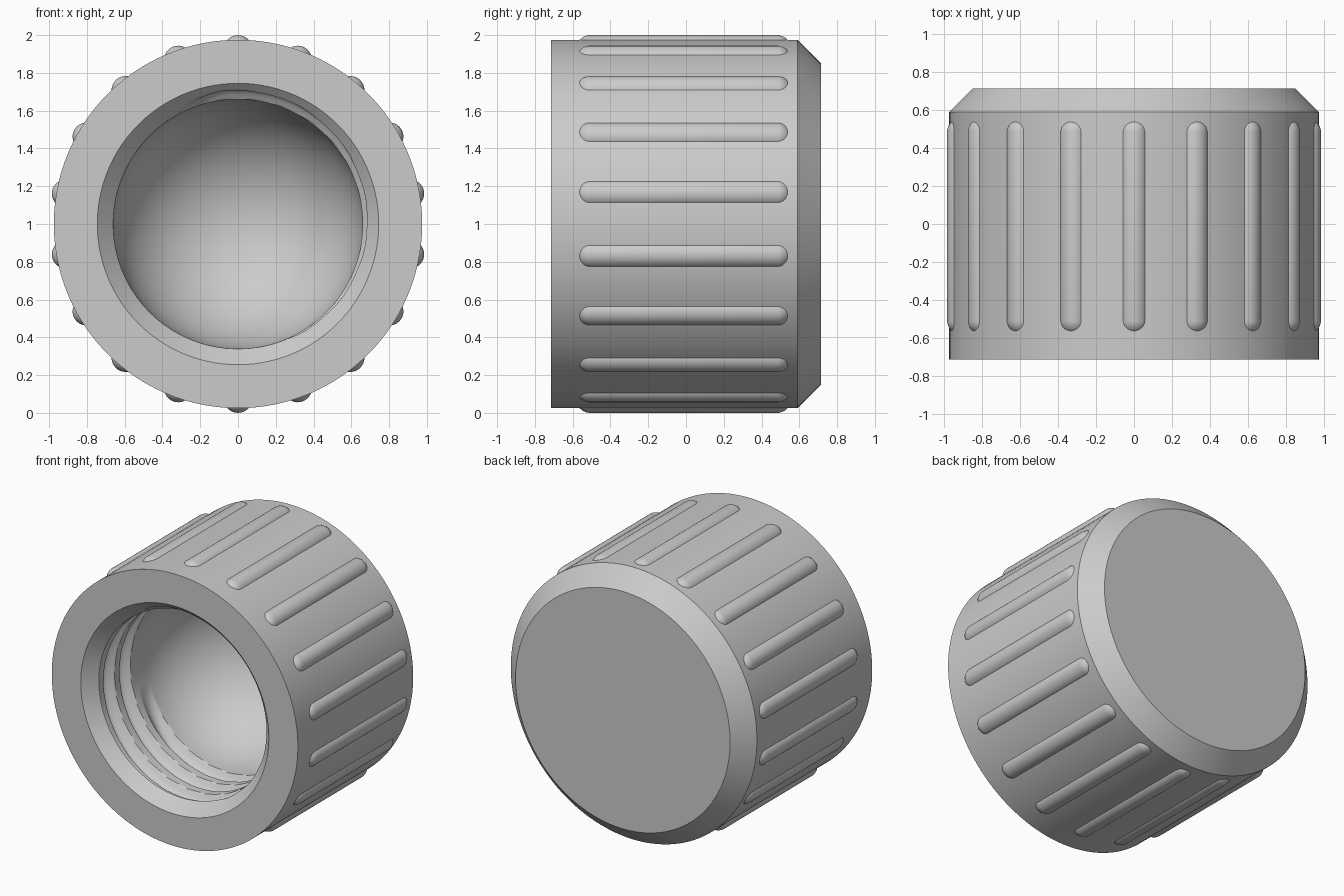
import bpy, bmesh, math
from mathutils import Matrix, Vector

cube = bpy.data.objects.get("Cube")
if cube:
    bpy.data.objects.remove(cube)

SEG = 144
FRONT, BACK = -0.715, 0.715
OUTER, BORE, MOUTH = 0.975, 0.66, 0.745
DOME_Y = -0.1
PITCH = 0.18

grey = bpy.data.materials.new("plain grey plastic")
grey.use_nodes = True
colour = (0.6, 0.6, 0.6, 1)
grey.diffuse_color = colour
grey.node_tree.nodes["Principled BSDF"].inputs["Base Color"].default_value = colour


def finish(name, bm):
    """Turn a bmesh into a smooth shaded object with sharp edges kept."""
    bmesh.ops.recalc_face_normals(bm, faces=bm.faces)
    mesh = bpy.data.meshes.new(name)
    bm.to_mesh(mesh)
    bm.free()
    mesh.materials.append(grey)
    obj = bpy.data.objects.new(name, mesh)
    bpy.context.collection.objects.link(obj)
    bpy.ops.object.select_all(action='DESELECT')
    obj.select_set(True)
    bpy.context.view_layer.objects.active = obj
    bpy.ops.object.shade_smooth_by_angle(angle=math.radians(30))
    return obj


def thread_radius(y, phi):
    """Bore radius with a helical round groove, opened by the mouth chamfer."""
    groove = 0
    for turn in range(3):
        t = turn + phi / math.tau              # turns from the thread start
        offset = (y + 0.65 - PITCH * t) / 0.06
        fade = max(0, min(1, (t + 0.1) / 0.08, (2.7 - t) / 0.1))
        groove = max(groove, 0.055 * fade * (1 - offset * offset))
    return max(BORE + groove, MOUTH - (y - FRONT))


# Cap body: outside wall, chamfered back, mouth, threaded bore and domed end
bm = bmesh.new()


def ring(y, radius):
    verts = []
    for i in range(SEG):
        phi = math.tau * (i / SEG - 0.1)       # clockwise from the top
        r = radius(y, phi) if callable(radius) else radius
        verts.append(bm.verts.new((r * math.sin(phi), y, 1 + r * math.cos(phi))))
    return verts


def bridge(a, b):
    for i in range(SEG):
        j = (i + 1) % SEG
        bm.faces.new((a[i], a[j], b[j], b[i]))


profile = [(BACK, 0.85), (0.59, OUTER), (FRONT, OUTER), (FRONT, MOUTH)]
steps = 88
profile += [(FRONT + (DOME_Y - FRONT) * k / steps, thread_radius)
            for k in range(1, steps)]
profile.append((DOME_Y, BORE))
for k in range(1, 24):
    a = math.pi / 2 * k / 24
    profile.append((DOME_Y + BORE * math.sin(a), BORE * math.cos(a)))

rings = [ring(y, r) for y, r in profile]
for a, b in zip(rings, rings[1:]):
    bridge(a, b)
bm.faces.new(rings[0])
apex = bm.verts.new((0, DOME_Y + BORE, 1))
for i in range(SEG):
    bm.faces.new((rings[-1][i], rings[-1][(i + 1) % SEG], apex))
finish("cap_body", bm)

# Grip ribs: round-ended bars half sunk into the wall
RIBS, RIB_R = 18, 0.076
bm = bmesh.new()
for n in range(RIBS):
    turn = Matrix.Rotation(math.tau * n / RIBS, 4, 'Y')
    place = (Matrix.Translation((0, 0, 1)) @ turn
             @ Matrix.Translation((0, 0, 1 - RIB_R))
             @ Matrix.Rotation(math.pi / 2, 4, 'X'))
    bar = bmesh.ops.create_uvsphere(bm, u_segments=32, v_segments=17, radius=RIB_R)
    for v in bar["verts"]:
        # stretch the sphere along its axis into a capsule
        v.co.z += 0.507 if v.co.z > 0 else -0.482
        v.co = place @ v.co
finish("grip_ribs", bm)
